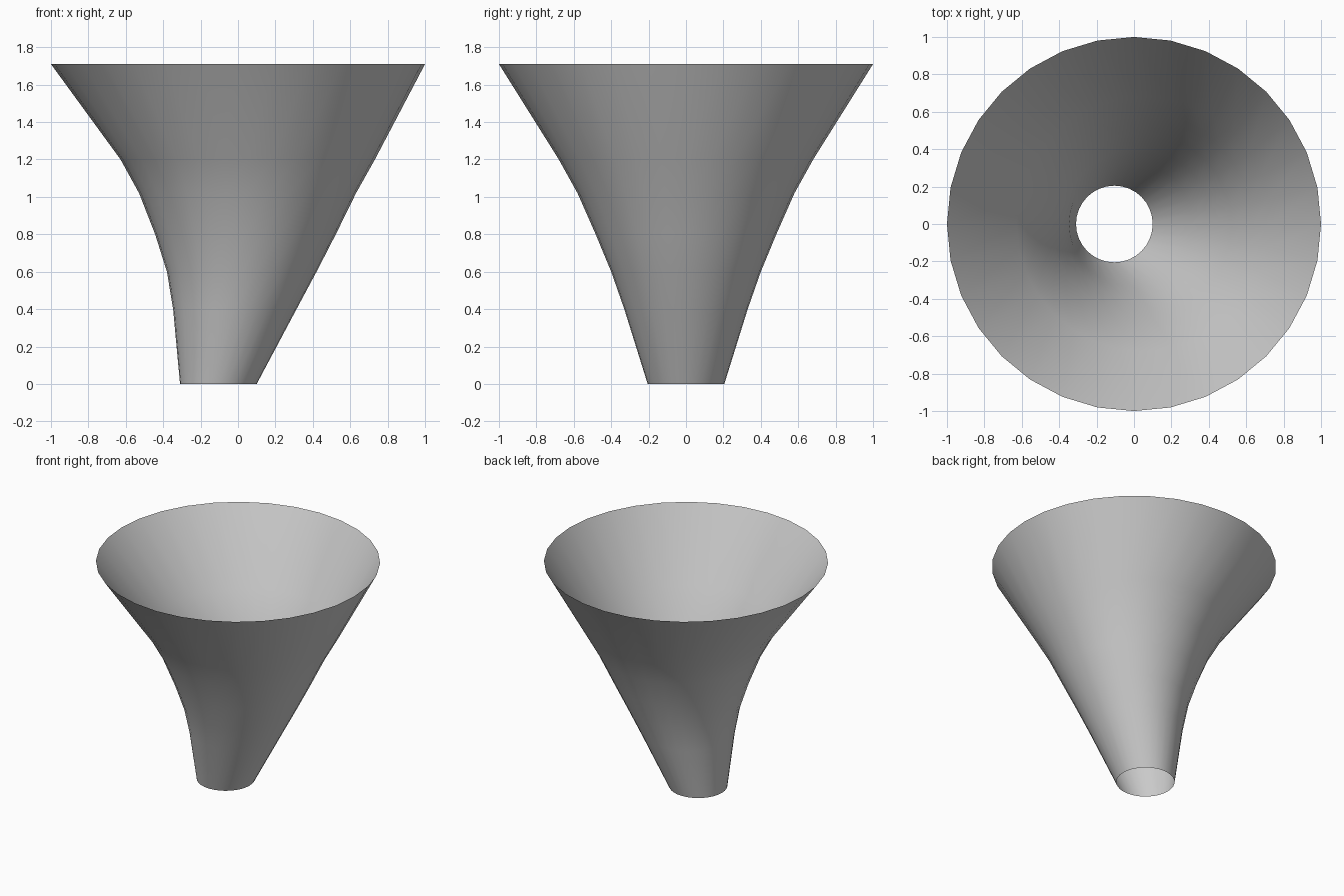
import bpy, bmesh
from math import cos, sin, tau

if "Cube" in bpy.data.objects:
    bpy.data.objects.remove(bpy.data.objects["Cube"])

SIDES = 32
# Rings of the leaning funnel: height, x of centre, radius
RINGS = [(0, -0.105, 0.205), (0.4, -0.017, 0.33), (0.6, 0.02, 0.40),
         (0.8, 0.04, 0.483), (1.02, 0.051, 0.58), (1.2, 0.052, 0.68),
         (1.71, 0, 1.0)]

# Open, single-walled funnel lofted through the rings
bm = bmesh.new()
loops = [[bm.verts.new((cx + r * cos(tau * i / SIDES), r * sin(tau * i / SIDES), z))
          for i in range(SIDES)] for z, cx, r in RINGS]
for low, high in zip(loops, loops[1:]):
    for i in range(SIDES):
        j = (i + 1) % SIDES
        bm.faces.new((low[i], low[j], high[j], high[i])).smooth = True

mesh = bpy.data.meshes.new("funnel")
bm.to_mesh(mesh)
bm.free()
bpy.context.collection.objects.link(bpy.data.objects.new("funnel", mesh))
